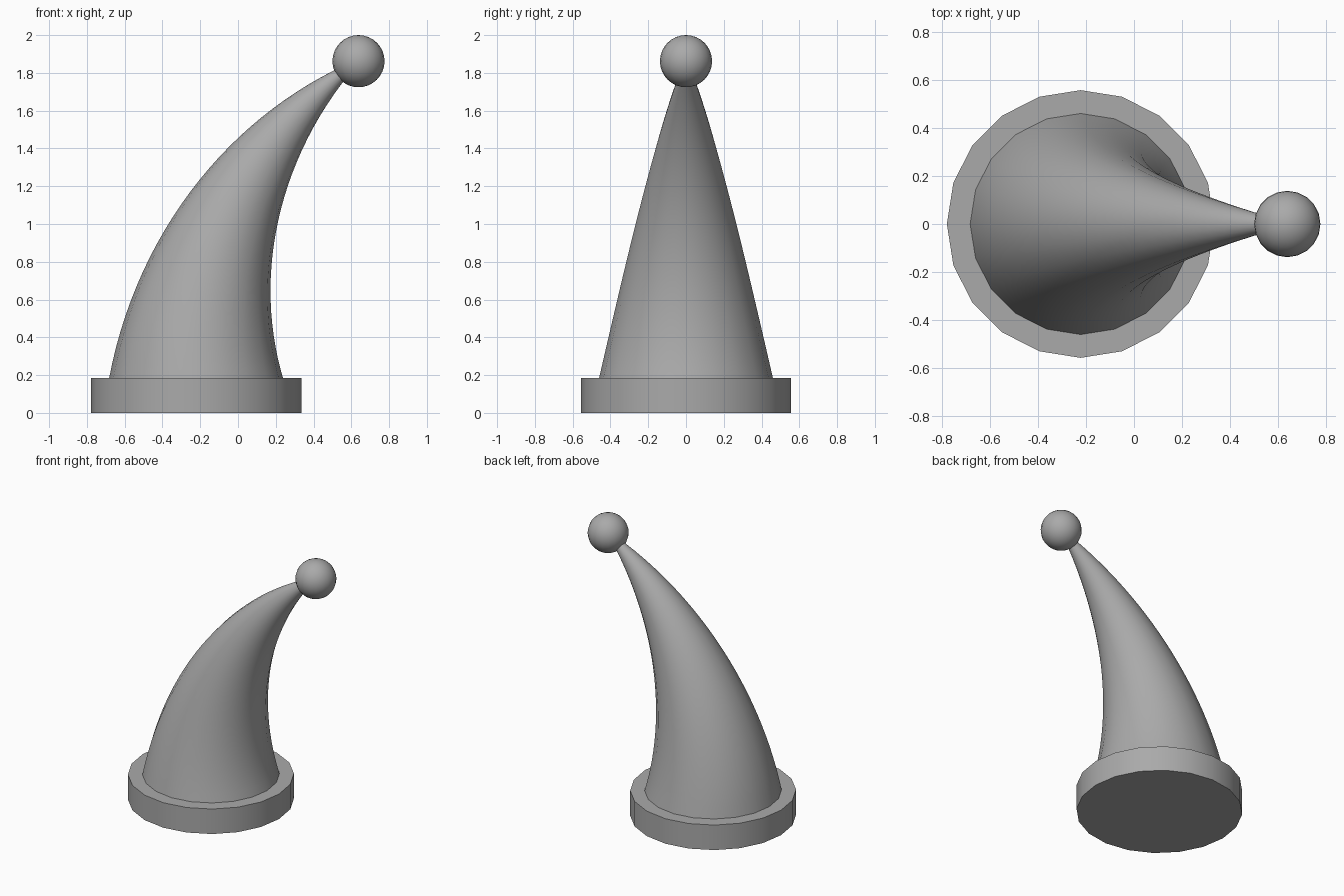
import bpy, bmesh, math
from mathutils import Matrix, Vector

cube = bpy.data.objects.get("Cube")
if cube:
    bpy.data.objects.remove(cube, do_unlink=True)

SIDES = 20
BASE_X = -0.222       # centre of the brim
BRIM_TOP = 0.185
BEND_RADIUS = 2.07    # radius of the arc followed by the cone
BEND_ANGLE = math.radians(54.2)

grey = bpy.data.materials.new("plain grey")
grey.use_nodes = True
grey.diffuse_color = (0.4, 0.4, 0.4, 1)
grey.node_tree.nodes["Principled BSDF"].inputs["Base Color"].default_value = (0.4, 0.4, 0.4, 1)


def finish(bm, name):
    """Turn a bmesh into a smooth-shaded grey object."""
    bmesh.ops.recalc_face_normals(bm, faces=bm.faces)
    mesh = bpy.data.meshes.new(name)
    bm.to_mesh(mesh)
    bm.free()
    mesh.materials.append(grey)
    obj = bpy.data.objects.new(name, mesh)
    bpy.context.collection.objects.link(obj)
    bpy.ops.object.select_all(action='DESELECT')
    obj.select_set(True)
    bpy.context.view_layer.objects.active = obj
    bpy.ops.object.shade_smooth_by_angle(angle=math.radians(35))
    return obj


# Flat round brim
bm = bmesh.new()
bmesh.ops.create_cone(bm, cap_ends=True, segments=SIDES, radius1=0.557, radius2=0.557,
                      depth=BRIM_TOP,
                      matrix=Matrix.Translation((BASE_X, 0, BRIM_TOP / 2))
                      @ Matrix.Rotation(math.pi / 2, 4, 'Z'))
finish(bm, "brim")

# Tapered cone whose rings follow a circular arc
bm = bmesh.new()
STEPS = 28
rings = []
for i in range(STEPS + 1):
    t = i / STEPS
    bend = BEND_ANGLE * t
    centre = Vector((BASE_X + BEND_RADIUS * (1 - math.cos(bend)), 0,
                     BRIM_TOP + BEND_RADIUS * math.sin(bend)))
    outward = Vector((math.cos(bend), 0, -math.sin(bend)))
    radius = 0.46 * (1 - t) + 0.008 * t
    ring = []
    for k in range(SIDES):
        a = math.tau * k / SIDES
        offset = outward * math.cos(a) + Vector((0, math.sin(a), 0))
        ring.append(bm.verts.new(centre + offset * radius))
    rings.append(ring)
for low, high in zip(rings, rings[1:]):
    for k in range(SIDES):
        n = (k + 1) % SIDES
        bm.faces.new((low[k], low[n], high[n], high[k]))
bm.faces.new(rings[-1])
finish(bm, "bent_cone")

# Ball on the tip
bm = bmesh.new()
bmesh.ops.create_uvsphere(bm, u_segments=SIDES, v_segments=16, radius=0.138,
                          matrix=Matrix.Translation((0.638, 0, 1.862)))
finish(bm, "tip_ball")
